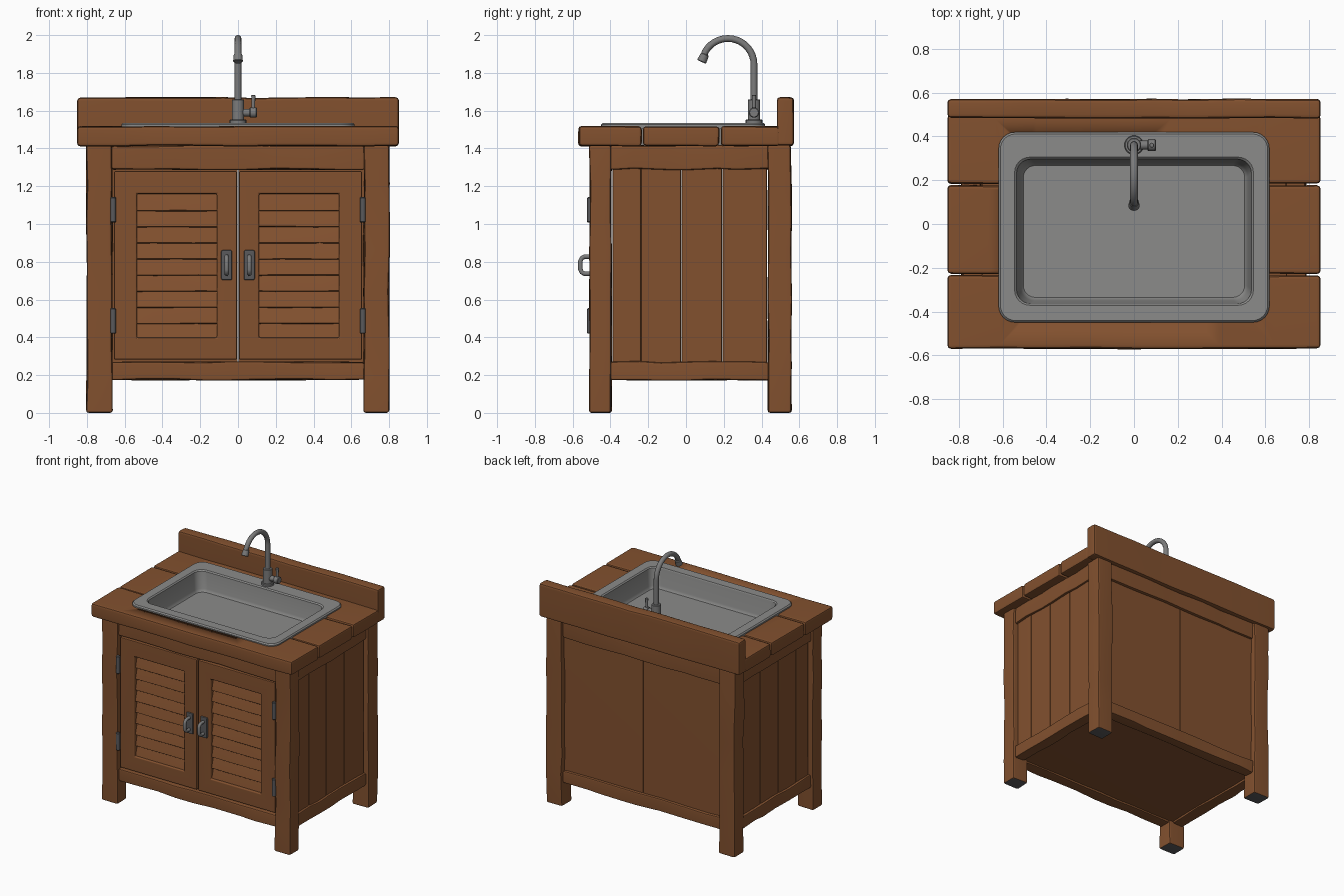
import bpy, bmesh, math, random
from mathutils import Vector, Matrix

if "Cube" in bpy.data.objects:
    bpy.data.objects.remove(bpy.data.objects["Cube"])

random.seed(7)


def material(name, rgb):
    m = bpy.data.materials.new(name)
    m.diffuse_color = (*rgb, 1)
    m.use_nodes = True
    m.node_tree.nodes["Principled BSDF"].inputs["Base Color"].default_value = m.diffuse_color
    return m


WOOD = material("warm brown wood", (0.225, 0.082, 0.028))
STEEL = material("sink grey", (0.26, 0.26, 0.255))
TAP = material("tap grey", (0.2, 0.2, 0.2))
IRON = material("dark iron", (0.1, 0.1, 0.105))


def finish(bm, name, mat, angle=40):
    bmesh.ops.recalc_face_normals(bm, faces=bm.faces)
    me = bpy.data.meshes.new(name)
    bm.to_mesh(me)
    bm.free()
    ob = bpy.data.objects.new(name, me)
    bpy.context.collection.objects.link(ob)
    me.materials.append(mat)
    smooth(ob, angle)
    return ob


def smooth(ob, angle=40):
    bpy.ops.object.select_all(action='DESELECT')
    ob.select_set(True)
    bpy.context.view_layer.objects.active = ob
    bpy.ops.object.shade_smooth_by_angle(angle=math.radians(angle))
    ob.modifiers.new("even shading", 'WEIGHTED_NORMAL').keep_sharp = True


def bevel_sharp(bm, width, segs=2):
    bm.normal_update()
    edges = [e for e in bm.edges if len(e.link_faces) == 2 and e.calc_face_angle() > 1.0]
    bmesh.ops.bevel(bm, geom=edges, offset=width, segments=segs, profile=0.5, affect='EDGES')


def box(name, lo, hi, mat=WOOD, bevel=0.012, cuts=0, wobble=0.0, tilt=0.0):
    """Bevelled block; cuts along its longest side let it wobble like hewn timber."""
    lo, hi = Vector(lo), Vector(hi)
    size, mid = hi - lo, (lo + hi) / 2
    bm = bmesh.new()
    bmesh.ops.create_cube(bm, size=1, matrix=Matrix.Diagonal((*size, 1)))
    axis = max(range(3), key=lambda i: size[i])
    normal = Vector([float(i == axis) for i in range(3)])
    for k in range(1, cuts + 1):
        t = k / (cuts + 1) - 0.5 + random.uniform(-0.25, 0.25) / (cuts + 1)
        bmesh.ops.bisect_plane(bm, geom=bm.verts[:] + bm.edges[:] + bm.faces[:],
                               plane_co=normal * t * size[axis], plane_no=normal)
    for v in bm.verts:
        for i in range(3):
            if i != axis:
                v.co[i] -= math.copysign(random.uniform(0, wobble), v.co[i])
    bevel_sharp(bm, bevel)
    bmesh.ops.transform(bm, matrix=Matrix.Translation(mid) @ Matrix.Rotation(tilt, 4, 'X'), verts=bm.verts)
    return finish(bm, name, mat)


def cylinder(name, start, end, r, mat, bevel=0.004, r2=None):
    a, b = Vector(start), Vector(end)
    bm = bmesh.new()
    rot = (b - a).to_track_quat('Z', 'Y').to_matrix().to_4x4()
    bmesh.ops.create_cone(bm, cap_ends=True, segments=20, radius1=r, radius2=r2 or r, depth=(b - a).length,
                          matrix=Matrix.Translation((a + b) / 2) @ rot)
    bevel_sharp(bm, bevel, 1)
    return finish(bm, name, mat)


def tube(name, points, r, mat):
    cu = bpy.data.curves.new(name, 'CURVE')
    cu.dimensions = '3D'
    cu.bevel_depth, cu.bevel_resolution, cu.use_fill_caps = r, 4, True
    sp = cu.splines.new('POLY')
    sp.points.add(len(points) - 1)
    for p, c in zip(sp.points, points):
        p.co = (*c, 1)
    ob = bpy.data.objects.new(name, cu)
    bpy.context.collection.objects.link(ob)
    bpy.ops.object.select_all(action='DESELECT')
    ob.select_set(True)
    bpy.context.view_layer.objects.active = ob
    bpy.ops.object.convert(target='MESH')
    ob = bpy.context.view_layer.objects.active
    ob.data.materials.clear()
    ob.data.materials.append(mat)
    smooth(ob, 50)


def rounded_loop(bm, cy, hx, hy, r, z, n=6):
    verts = []
    for q, (sx, sy) in enumerate(((1, 1), (-1, 1), (-1, -1), (1, -1))):
        for k in range(n + 1):
            a = (q + k / n) * math.pi / 2
            verts.append(bm.verts.new((sx * (hx - r) + r * math.cos(a), cy + sy * (hy - r) + r * math.sin(a), z)))
    return verts


def loft(name, rings, mat, cap_start=False):
    bm = bmesh.new()
    loops = [rounded_loop(bm, *ring) for ring in rings]
    for a, b in zip(loops, loops[1:]):
        for i in range(len(a)):
            j = (i + 1) % len(a)
            bm.faces.new((a[i], a[j], b[j], b[i]))
    bm.faces.new(loops[-1])
    if cap_start:
        bm.faces.new(loops[0])
    return finish(bm, name, mat, 35)


# Legs, with dark undersides
for side, s in (("left", -1), ("right", 1)):
    for end, y0, y1 in (("front", -0.515, -0.39), ("back", 0.43, 0.562)):
        x0, x1 = sorted((s * 0.662, s * 0.805))
        leg = box(f"{end}_{side}_leg", (x0, y0, 0), (x1, y1, 1.42), bevel=0.014, cuts=6, wobble=0.009)
        leg.data.materials.append(IRON)
        for p in leg.data.polygons:
            if p.normal.z < -0.9:
                p.material_index = 1

# Rails between the legs, front, back and sides
for label, z0, z1 in (("top", 1.285, 1.42), ("bottom", 0.17, 0.275)):
    box(f"front_{label}_rail", (-0.67, -0.5, z0), (0.67, -0.4, z1), cuts=7, wobble=0.009)
    box(f"back_{label}_rail", (-0.67, 0.45, z0), (0.67, 0.545, z1), cuts=7, wobble=0.009)
    for side, s in (("left", -1), ("right", 1)):
        x0, x1 = sorted((s * 0.69, s * 0.79))
        box(f"{side}_{label}_rail", (x0, -0.4, z0), (x1, 0.44, z1), cuts=5, wobble=0.009)

# Side planks, back panels and cabinet floor
joints = (-0.39, -0.238, -0.025, 0.192, 0.43)
for side, s in (("left", -1), ("right", 1)):
    x0, x1 = sorted((s * 0.715, s * 0.768))
    for i, (a, b) in enumerate(zip(joints, joints[1:])):
        box(f"{side}_plank_{i + 1}", (x0, a + 0.001, 0.25), (x1, b - 0.001, 1.31), bevel=0.008)
    x0, x1 = sorted((s * 0.002, s * 0.68))
    box(f"{side}_back_panel", (x0, 0.48, 0.25), (x1, 0.52, 1.31), bevel=0.006)
box("cabinet_floor", (-0.74, -0.46, 0.19), (0.74, 0.49, 0.23), bevel=0.005)

# Countertop planks with a cut-out for the bowl
cutter = loft("bowl_cutter", [(-0.025, 0.57, 0.38, 0.08, 1.2), (-0.025, 0.57, 0.38, 0.08, 1.7)], WOOD, True)
for i, (a, b) in enumerate(((-0.572, -0.231), (-0.229, 0.179), (0.181, 0.5))):
    top = box(f"counter_plank_{i + 1}", (-0.852, a, 1.41), (0.852, b, 1.52), bevel=0.018, cuts=7, wobble=0.005)
    cut = top.modifiers.new("bowl opening", 'BOOLEAN')
    cut.object, cut.solver = cutter, 'EXACT'
    bpy.context.view_layer.objects.active = top
    bpy.ops.object.modifier_move_to_index(modifier=cut.name, index=0)
    bpy.ops.object.modifier_apply(modifier=cut.name)
bpy.data.objects.remove(cutter)
box("backsplash", (-0.852, 0.48, 1.41), (0.852, 0.573, 1.673), bevel=0.018, cuts=8, wobble=0.006)

# Sink: raised rim flowing into the bowl
loft("sink_basin", [
    (-0.015, 0.618, 0.434, 0.075, 1.505), (-0.015, 0.618, 0.434, 0.075, 1.527),
    (-0.015, 0.610, 0.426, 0.070, 1.536), (-0.033, 0.545, 0.338, 0.07, 1.536),
    (-0.034, 0.536, 0.330, 0.065, 1.528), (-0.034, 0.520, 0.316, 0.065, 1.405),
    (-0.034, 0.505, 0.301, 0.055, 1.385)], STEEL)

# Doors: frame with an opening, louvre slats, hinges and handle
for side, s in (("left", -1), ("right", 1)):
    bm = bmesh.new()
    rects = []
    for y in (-0.492, -0.43):
        for x0, x1, z0, z1 in ((0.005, 0.657, 0.282, 1.28), (0.112, 0.535, 0.398, 1.16)):
            rects.append([bm.verts.new((s * x, y, z)) for x, z in ((x0, z0), (x1, z0), (x1, z1), (x0, z1))])
    fo, fi, bo, bi = rects
    for p, q in ((fo, fi), (fi, bi), (bi, bo), (bo, fo)):
        for i in range(4):
            j = (i + 1) % 4
            bm.faces.new((p[i], p[j], q[j], q[i]))
    bmesh.ops.recalc_face_normals(bm, faces=bm.faces)
    bevel_sharp(bm, 0.008)
    finish(bm, f"{side}_door_frame", WOOD)

    x0, x1 = sorted((s * 0.105, s * 0.54))
    for i in range(9):
        z = 0.436 + i * 0.0852
        box(f"{side}_slat_{i + 1}", (x0, -0.467, z - 0.052), (x1, -0.447, z + 0.052), bevel=0.005,
            cuts=3, wobble=0.003, tilt=-0.27 + random.uniform(-0.03, 0.03))

    for label, z in (("lower", 0.487), ("upper", 1.075)):
        cylinder(f"{side}_{label}_hinge", (s * 0.661, -0.508, z - 0.067), (s * 0.661, -0.508, z + 0.067), 0.015, IRON)

    hx = s * 0.06
    box(f"{side}_handle_plate", (hx - 0.029, -0.506, 0.703), (hx + 0.029, -0.485, 0.862), IRON, bevel=0.009)
    tube(f"{side}_handle_grip", [(hx, y, z) for y, z in (
        (-0.495, 0.737), (-0.538, 0.737), (-0.552, 0.745), (-0.559, 0.76),
        (-0.559, 0.804), (-0.552, 0.819), (-0.538, 0.827), (-0.495, 0.827))], 0.012, TAP)

# Tap: base, swan neck, nozzle, side valve and lever
cylinder("tap_flange", (0, 0.36, 1.53), (0, 0.36, 1.553), 0.044, TAP)
cylinder("tap_body", (0, 0.36, 1.54), (0, 0.36, 1.66), 0.033, TAP)
arc = [math.radians(a) for a in range(0, 156, 10)]
neck = [(0, 0.36, 1.64)] + [(0, 0.222 + 0.138 * math.cos(a), 1.844 + 0.138 * math.sin(a)) for a in arc]
tube("tap_neck", neck + [(0, 0.09, 1.88)], 0.018, TAP)
cylinder("tap_nozzle", (0, 0.101, 1.9), (0, 0.082, 1.858), 0.022, TAP, r2=0.026)
cylinder("tap_valve", (0.02, 0.36, 1.59), (0.07, 0.36, 1.59), 0.02, TAP)
cylinder("tap_valve_cap", (0.062, 0.36, 1.59), (0.1, 0.36, 1.59), 0.027, TAP)
cylinder("tap_lever", (0.081, 0.36, 1.59), (0.081, 0.36, 1.682), 0.009, TAP, bevel=0.002, r2=0.011)
